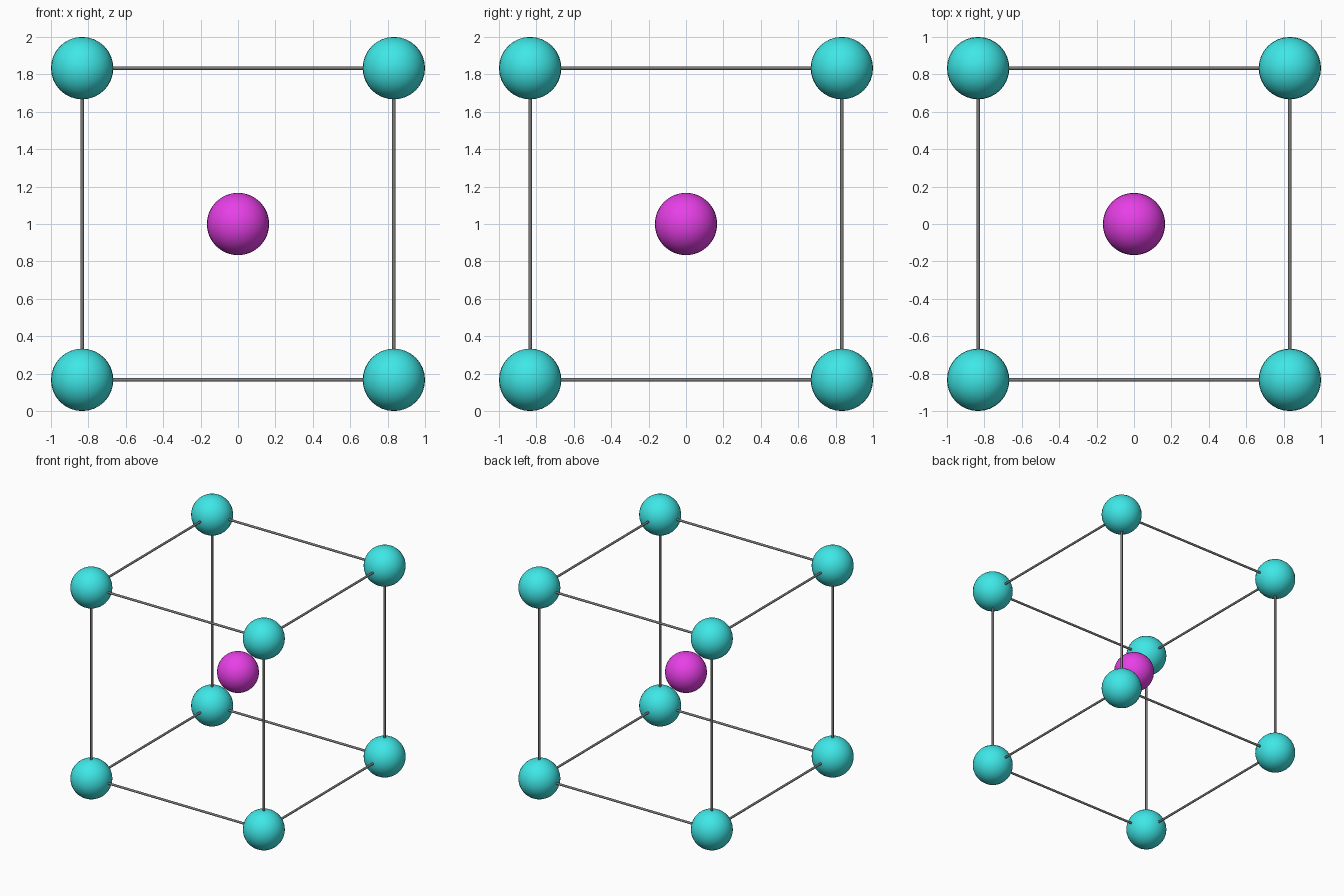
import bpy
from itertools import product
from mathutils import Vector

if "Cube" in bpy.data.objects:
    bpy.data.objects.remove(bpy.data.objects["Cube"])

H = 5 / 6          # half the cell edge
R = 1 / 6          # ball radius
ROD = 0.0095       # edge rod radius
CENTRE = Vector((0, 0, 1))


def material(name, rgb):
    m = bpy.data.materials.new(name)
    m.diffuse_color = (*rgb, 1)
    m.use_nodes = True
    m.node_tree.nodes["Principled BSDF"].inputs["Base Color"].default_value = m.diffuse_color
    return m


teal = material("teal", (0.05, 0.8, 0.8))
magenta = material("magenta", (0.8, 0.05, 0.8))
dark = material("dark_grey", (0.2, 0.2, 0.2))


def finish(name, mat):
    ob = bpy.context.object
    ob.name = name
    ob.data.materials.append(mat)
    bpy.ops.object.shade_smooth_by_angle()


def ball(name, loc, mat):
    bpy.ops.mesh.primitive_uv_sphere_add(segments=32, ring_count=16, radius=R, location=loc)
    finish(name, mat)


def rod(name, loc, axis):
    direction = Vector([float(i == axis) for i in range(3)])
    rot = direction.to_track_quat('Z', 'Y').to_euler()
    bpy.ops.mesh.primitive_cylinder_add(vertices=16, radius=ROD, depth=2 * H,
                                        location=loc, rotation=rot)
    finish(name, dark)


# Corner balls
for i, c in enumerate(product((-H, H), repeat=3)):
    ball(f"corner_ball_{i + 1}", CENTRE + Vector(c), teal)

# Body centre ball
ball("centre_ball", CENTRE, magenta)

# Twelve cell edges, four along each axis
for axis in range(3):
    for i, (a, b) in enumerate(product((-H, H), repeat=2)):
        p = [a, b]
        p.insert(axis, 0)
        rod(f"edge_rod_{'xyz'[axis]}_{i + 1}", CENTRE + Vector(p), axis)
